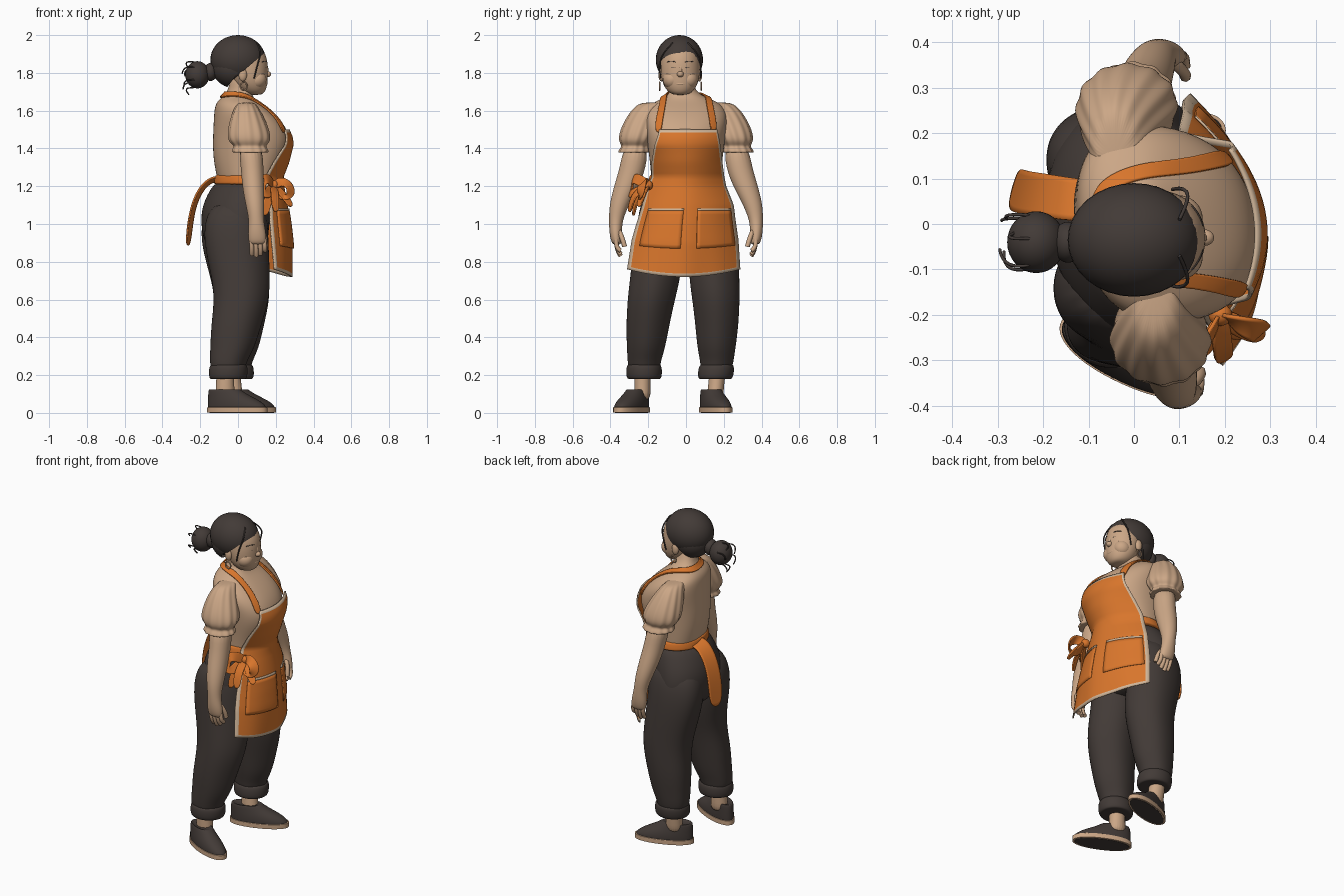
import bpy, bmesh, math
from mathutils import Vector, Matrix

if "Cube" in bpy.data.objects:
    bpy.data.objects.remove(bpy.data.objects["Cube"])


def material(name, *rgb):
    m = bpy.data.materials.new(name)
    m.use_nodes = True
    m.diffuse_color = (*rgb, 1)
    m.node_tree.nodes["Principled BSDF"].inputs["Base Color"].default_value = (*rgb, 1)
    return m


tan = material("warm tan", .6, .385, .24)
orange = material("apron orange", .69, .18, .025)
dark = material("charcoal", .055, .043, .038)
pale = material("pale trim", .65, .48, .33)


def finish(name, bm, *mats):
    bmesh.ops.recalc_face_normals(bm, faces=bm.faces)
    mesh = bpy.data.meshes.new(name)
    bm.to_mesh(mesh)
    bm.free()
    for m in mats:
        mesh.materials.append(m)
    for p in mesh.polygons:
        p.use_smooth = True
    obj = bpy.data.objects.new(name, mesh)
    bpy.context.collection.objects.link(obj)
    return obj


def modify(obj, kind, **settings):
    mod = obj.modifiers.new(kind.title(), kind)
    for key, value in settings.items():
        setattr(mod, key, value)


def twist(co):
    """The body turns slightly, its right side leading."""
    return Vector((co[0] - .12 * co[1], co[1], co[2]))


def loft(name, rows, mat, seg=20, folds=0, depth=0, warp=None, square=1):
    """Stack of rounded rings: x, y, z, radius x, radius y."""
    bm = bmesh.new()
    rings = []
    for x, y, z, rx, ry in rows:
        ring = []
        for i in range(seg):
            a = math.tau * i / seg
            k = 1 + depth * math.cos(folds * a)
            c, s = (math.copysign(abs(v) ** square, v) for v in (math.cos(a), math.sin(a)))
            co = Vector((x + rx * k * c, y + ry * k * s, z))
            ring.append(bm.verts.new(warp(co) if warp else co))
        rings.append(ring)
    for a, b in zip(rings, rings[1:]):
        for i in range(seg):
            j = (i + 1) % seg
            bm.faces.new((a[i], a[j], b[j], b[i]))
    bm.faces.new(rings[0])
    bm.faces.new(rings[-1])
    obj = finish(name, bm, mat)
    modify(obj, "SUBSURF", levels=2, render_levels=2)
    return obj


def ball(name, center, size, mat, cut=None):
    bm = bmesh.new()
    bmesh.ops.create_uvsphere(bm, u_segments=32, v_segments=20, radius=1)
    bmesh.ops.transform(bm, matrix=Matrix.LocRotScale(Vector(center), None, Vector(size)), verts=bm.verts)
    if cut:
        geom = bm.verts[:] + bm.edges[:] + bm.faces[:]
        bmesh.ops.bisect_plane(bm, geom=geom, plane_co=cut[0], plane_no=cut[1], clear_inner=True)
    return finish(name, bm, mat)


def tube(name, points, radius, mat):
    """Round strand along a smooth path."""
    curve = bpy.data.curves.new(name, "CURVE")
    curve.dimensions = "3D"
    curve.bevel_depth = radius
    curve.bevel_resolution = 2
    curve.use_fill_caps = True
    spline = curve.splines.new("NURBS")
    spline.points.add(len(points) - 1)
    for p, co in zip(spline.points, points):
        p.co = (*co, 1)
    spline.use_endpoint_u = True
    spline.order_u = 3
    curve.materials.append(mat)
    obj = bpy.data.objects.new(name, curve)
    bpy.context.collection.objects.link(obj)
    bpy.ops.object.select_all(action="DESELECT")
    obj.select_set(True)
    bpy.context.view_layer.objects.active = obj
    bpy.ops.object.convert(target="MESH")


def ribbon(name, points, width, mat, wrap=None):
    """Flat strip that faces away from the middle of the body."""
    pts = [Vector(p) for p in points]
    bm = bmesh.new()
    pairs = []
    for i, p in enumerate(pts):
        along = pts[min(i + 1, len(pts) - 1)] - pts[max(i - 1, 0)]
        side = along.cross(p - Vector((.03, 0, p.z - .1))).normalized() * width / 2
        pairs.append((bm.verts.new(p - side), bm.verts.new(p + side)))
    for (a, b), (c, d) in zip(pairs, pairs[1:]):
        bm.faces.new((a, b, d, c))
    obj = finish(name, bm, mat)
    modify(obj, "SUBSURF", levels=3, render_levels=3)
    if wrap:
        modify(obj, "SHRINKWRAP", target=wrap, offset=.007, wrap_mode="ABOVE_SURFACE")
    modify(obj, "SOLIDIFY", thickness=.008, offset=0)


# Blouse, neck and waist sash
torso = loft("blouse", [
    (.05, 0, 1.2, .15, .18), (.045, 0, 1.25, .155, .185), (.055, 0, 1.33, .182, .192),
    (.07, 0, 1.41, .202, .203), (.07, 0, 1.48, .2, .212), (.05, 0, 1.55, .176, .222),
    (.018, 0, 1.61, .14, .21), (-.005, 0, 1.65, .105, .165), (0, -.005, 1.68, .07, .085),
    (.01, -.02, 1.72, .06, .062), (.02, -.03, 1.79, .06, .06)], tan, 28, square=.87, warp=twist)
loft("waist_sash", [(.045, 0, z, .165 + r, .195 + r) for z, r in (
    (1.205, .003), (1.215, .008), (1.255, 0), (1.265, -.006))], orange, 28, warp=twist)

# Trousers seat
loft("trouser_seat", [
    (.04, 0, 1.245, .145, .175), (.015, 0, 1.17, .17, .215), (-.012, 0, 1.08, .182, .25),
    (-.015, 0, .98, .178, .262), (-.01, 0, .89, .165, .25), (0, 0, .83, .1, .17)], dark, 28, warp=twist)

for s, word, shift, drift, yaw, foot in ((-1, "right", 0, 0, -25, (-.065, -.26)),
                                         (1, "left", -.085, -.04, 20, (-.025, .135))):
    # The left foot stands forward and nearer the middle, the left shoulder hangs back
    def leg_pose(co):
        drop = max(0, 1 - co.z / .85)
        return Vector((co.x + s * (.033 * drop - .008), s * co.y + shift * drop, co.z))

    def arm_pose(co):
        return Vector((co.x + drift * (.75 + (co.z - .85) * 1.8), s * co.y, co.z))

    # Trouser leg, rolled cuff and ankle
    loft(word + "_trouser_leg", [
        (0, .12, 1.13, .13, .1), (-.022, .137, 1.02, .172, .128), (-.018, .145, .88, .172, .134),
        (.01, .162, .72, .157, .135), (.02, .184, .6, .147, .127), (-.005, .203, .46, .134, .115),
        (-.02, .212, .34, .118, .102), (-.04, .222, .27, .098, .088), (-.04, .222, .2, .085, .08)],
        dark, folds=5, depth=.02, warp=leg_pose)
    loft(word + "_cuff", [(-.035, .222, z, .1 - r, .092 - r) for z, r in (
        (.18, .02), (.178, .003), (.2, -.004), (.235, -.004), (.257, .003), (.255, .02))],
        dark, warp=leg_pose)
    loft(word + "_ankle", [(-.05, .23, .24, .052, .047), (-.05, .23, .15, .045, .041),
                           (-.045, .23, .06, .06, .047)], tan, warp=leg_pose)

    # Slip-on shoe
    turn = Matrix.Rotation(math.radians(yaw), 3, "Z")

    def foot_pose(co):
        return turn @ co + Vector((*foot, 0))

    loft(word + "_shoe_bottom", [(.067, 0, z, .163, .06) for z in (0, 0, .004, .004)], dark, warp=foot_pose)
    loft(word + "_shoe_sole", [(.067, 0, z, .175, .068) for z in (.002, .002, .004, .026, .03, .03)],
         tan, warp=foot_pose, square=.93)
    loft(word + "_shoe_upper", [
        (.067, 0, .02, .169, .064), (.067, 0, .02, .169, .064), (.065, 0, .04, .168, .065),
        (.045, 0, .068, .147, .061), (.014, 0, .095, .115, .054), (-.005, 0, .12, .093, .049),
        (-.008, 0, .128, .085, .043), (-.008, 0, .113, .055, .035)], dark, warp=foot_pose, square=.93)

    # Puffed sleeve with a gathered ruffle
    loft(word + "_sleeve", [
        (.045, .15, 1.645, .035, .07), (.045, .185, 1.63, .056, .078), (.048, .218, 1.575, .083, .09),
        (.056, .247, 1.5, .108, .1), (.06, .264, 1.44, .114, .094), (.062, .266, 1.415, .08, .07),
        (.064, .27, 1.4, .09, .078), (.066, .276, 1.375, .1, .087), (.066, .275, 1.38, .06, .06)],
        tan, 48, folds=12, depth=.035, warp=arm_pose)

    # Arm, palm and fingers
    loft(word + "_arm", [
        (.065, .265, 1.42, .066, .066), (.075, .28, 1.3, .06, .07), (.08, .315, 1.2, .059, .067),
        (.09, .355, 1.1, .05, .052), (.097, .372, 1.02, .038, .036), (.1, .373, .96, .048, .034),
        (.103, .369, .91, .048, .029), (.103, .365, .89, .04, .02)], tan, warp=arm_pose)
    for n in range(4):
        x = .07 + n * .023
        tip = .85 - .02 * math.sin(n + .6)
        tube(f"{word}_finger_{n}", [arm_pose(Vector(p)) for p in (
            (x, .369, .92), (x + .004, .372, .87), (x + .004, .345, tip))], .012, tan)
    tube(word + "_thumb", [arm_pose(Vector(p)) for p in (
        (.115, .36, .97), (.148, .34, .94), (.145, .325, .88))], .013, tan)

    # Ear, hoop earring, brow, lash line and cheek
    y = -.03 + s * .1
    ball(word + "_ear", (.025, y, 1.79), (.022, .016, .035), tan)
    hoop = [(.03 + .018 * math.cos(a), y + s * .01, 1.73 + .022 * math.sin(a))
            for a in (math.tau * i / 12 for i in range(14))]
    tube(word + "_earring", hoop, .004, tan)
    tube(word + "_brow", [(.15, -.03 + s * .025, 1.857), (.149, -.03 + s * .045, 1.866),
                          (.128, -.03 + s * .07, 1.858)], .002, dark)
    tube(word + "_lash", [(.153, -.03 + s * .025, 1.826), (.15, -.03 + s * .042, 1.834),
                          (.135, -.03 + s * .06, 1.826)], .0015, dark)
    ball(word + "_cheek", (.098, -.03 + s * .043, 1.765), (.053, .05, .05), tan)

    # Fine strand by the temple
    tube(word + "_hair_lock", [(.1, -.03 + s * .04, 1.96), (.125, -.03 + s * .09, 1.91),
                               (.105, -.03 + s * .112, 1.85), (.085, -.03 + s * .106, 1.77)], .004, dark)

# Head
loft("head", [
    (.09, -.03, 1.683, .03, .03), (.082, -.03, 1.695, .06, .062), (.07, -.03, 1.735, .087, .092),
    (.062, -.03, 1.79, .096, .104), (.05, -.03, 1.85, .11, .105), (.035, -.03, 1.91, .11, .1),
    (.02, -.03, 1.96, .08, .08), (.02, -.03, 1.975, .03, .03)], tan, 24)
ball("nose", (.155, -.03, 1.793), (.021, .018, .016), tan)
ball("nose_bridge", (.142, -.03, 1.815), (.019, .013, .035), tan)
ball("lips", (.142, -.03, 1.742), (.014, .032, .01), tan)

# Swept-back hair, bun and loose strands
ball("hair", (0, -.035, 1.87), (.146, .125, .13), dark, ((.04, 0, 1.82), (-.65, 0, .76)))
ball("hair_underside", (-.02, -.035, 1.83), (.118, .112, .11), dark, ((0, 0, 1.8), (-.8, 0, .6)))
ball("hair_tie", (-.145, -.04, 1.805), (.035, .045, .048), dark)
ball("bun", (-.215, -.04, 1.79), (.064, .068, .072), dark)
for n in range(6):
    a = n * math.tau / 6 + .4
    y, z = -.04 + .066 * math.cos(a), 1.79 + .07 * math.sin(a)
    tube(f"bun_strand_{n}", [(-.16, (y - .04) / 2, (z + 1.79) / 2), (-.215, y, z),
                             (-.29, y, z), (-.28 + .02 * math.sin(n * 2), y * .6, z - .035)], .0035, dark)

# Apron outline: height, front x, side x, right edge, left edge
outline = [
    (.72, .28, .158, -.31, .285), (.9, .282, .145, -.285, .275), (1, .272, .14, -.26, .262),
    (1.1, .258, .14, -.23, .25), (1.2, .24, .125, -.2, .21), (1.25, .238, .125, -.18, .2),
    (1.33, .268, .17, -.18, .19), (1.42, .29, .232, -.165, .18), (1.46, .286, .238, -.15, .172),
    (1.5, .268, .23, -.14, .165)]


def apron_point(u, z, lift=0):
    for a, b in zip(outline, outline[1:]):
        if z <= b[0] + .0001:
            break
    t = (z - a[0]) / (b[0] - a[0])
    _, front, side, right, left = [p + (q - p) * t for p, q in zip(a, b)]
    ripple = .006 * math.cos(u * 9) * max(0, 1.2 - z)
    raise_hem = .04 * u * u * max(0, 1 - (z - .72) / .3)
    return twist((front + (side - front) * u * u + lift + ripple,
                  (right + left) / 2 + u * (left - right) / 2, z + raise_hem))


def apron_patch(name, u0, u1, z0, z1, nu, nz, mat, lift=0, edge=False):
    bm = bmesh.new()
    grid = [[bm.verts.new(apron_point(u0 + (u1 - u0) * i / nu, z0 + (z1 - z0) * j / nz, lift))
             for i in range(nu + 1)] for j in range(nz + 1)]
    for j in range(nz):
        for i in range(nu):
            f = bm.faces.new((grid[j][i], grid[j][i + 1], grid[j + 1][i + 1], grid[j + 1][i]))
            f.material_index = int(edge and (i in (0, nu - 1) or j in (0, nz - 1)))
    obj = finish(name, bm, mat, pale)
    modify(obj, "SOLIDIFY", thickness=.008, offset=0)


apron_patch("apron", -1, 1, .72, 1.5, 32, 44, orange, edge=True)
for word, a, b in (("right", -.84, -.08), ("left", .22, .93)):
    apron_patch(word + "_pocket", a, b, .87, 1.07, 10, 10, orange, .006)
    apron_patch(word + "_pocket_trim", a, b, 1.07, 1.082, 10, 1, pale, .006)

# Neck strap
half = [(.235, .15, 1.485), (.2, .14, 1.55), (.13, .125, 1.62), (.04, .115, 1.665), (-.04, .095, 1.685),
        (-.08, .05, 1.682)]
path = half + [(x, -y, z) for x, y, z in reversed(half)]
ribbon("neck_strap", [twist(p) for p in path], .038, orange, torso)

# Side bow and the sash end behind
knot = (.19, -.2, 1.205)
ball("bow_knot", knot, (.026, .024, .026), orange)
for n, (x, y, z) in enumerate(((.12, -.285, 1.22), (.28, -.235, 1.2))):
    ribbon(f"bow_loop_{n}", [knot, ((x + .19) / 2, y + .01, z + .03), (x, y, z), (x, y - .01, z - .05),
                             ((x + .19) / 2, y - .01, z - .07), knot], .06, orange)
for n, (x, y, z) in enumerate(((.14, -.28, 1.04), (.2, -.3, 1.06), (.285, -.25, 1.09))):
    ribbon(f"bow_tail_{n}", [knot, ((x + .19) / 2, y + .02, 1.16), (x, y, z)], .045, orange)
ribbon("sash_end", [(-.09, .05, 1.24), (-.15, .055, 1.235), (-.21, .065, 1.17),
                    (-.25, .07, 1.05), (-.265, .08, .88)], .095, orange)
